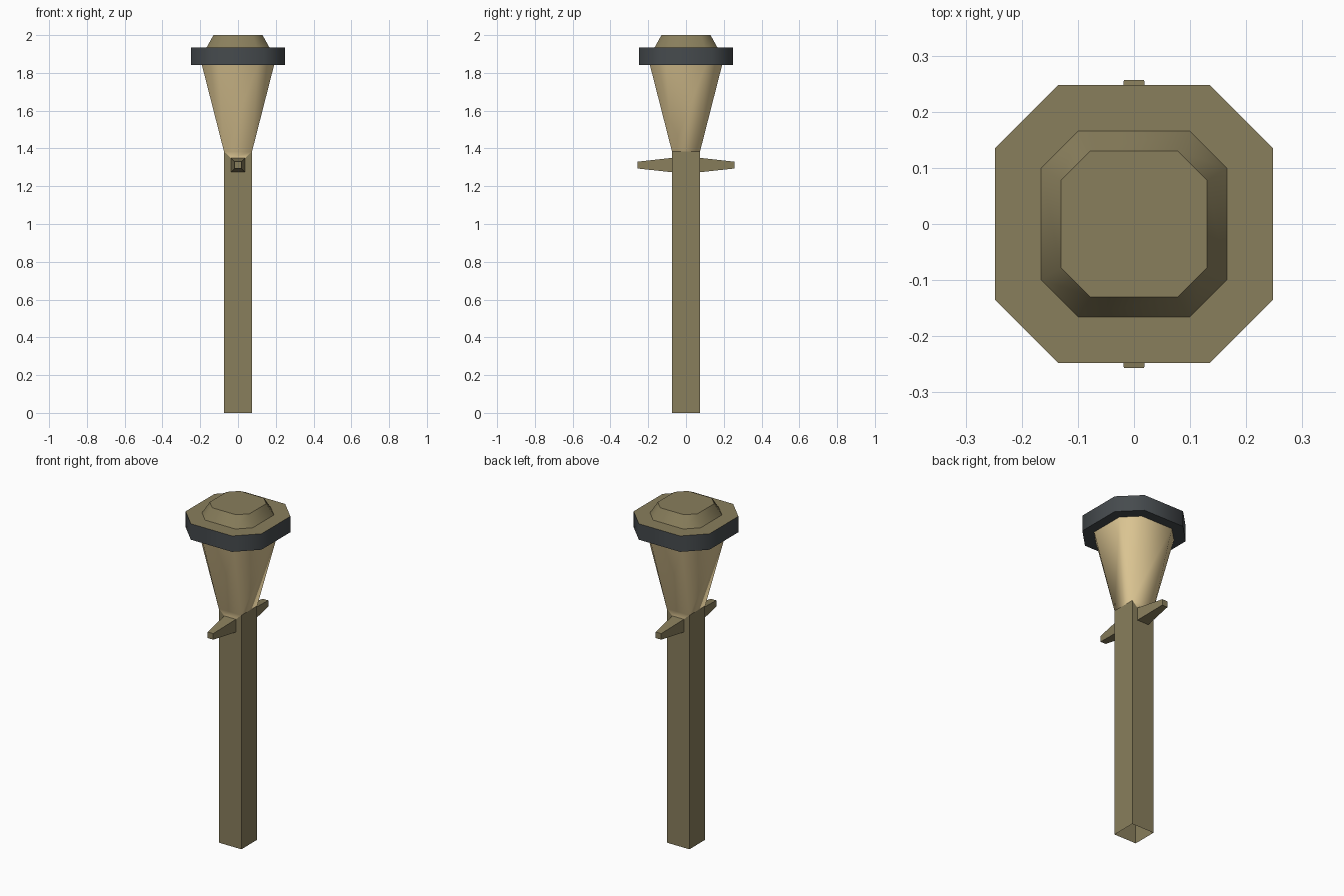
import bpy
import bmesh
import math

cube = bpy.data.objects.get("Cube")
if cube:
    bpy.data.objects.remove(cube, do_unlink=True)


def make_material(name, rgb):
    mat = bpy.data.materials.new(name)
    mat.use_nodes = True
    mat.diffuse_color = (*rgb, 1)
    mat.node_tree.nodes["Principled BSDF"].inputs["Base Color"].default_value = (*rgb, 1)
    return mat


olive = make_material("olive metal", (0.25, 0.21, 0.107))
cream = make_material("cream glass", (0.74, 0.58, 0.30))
grey = make_material("dark grey band", (0.061, 0.07, 0.076))


def build(name, faces, mats, rule=None):
    """Make an object from lists of corner points, welding shared corners."""
    bm = bmesh.new()
    for pts in faces:
        bm.faces.new([bm.verts.new(p) for p in pts])
    bmesh.ops.remove_doubles(bm, verts=bm.verts, dist=0.0005)
    bm.normal_update()
    if rule:
        for f in bm.faces:
            f.material_index = rule(f)
    mesh = bpy.data.meshes.new(name)
    bm.to_mesh(mesh)
    bm.free()
    for m in mats:
        mesh.materials.append(m)
    obj = bpy.data.objects.new(name, mesh)
    bpy.context.collection.objects.link(obj)
    bpy.ops.object.select_all(action="DESELECT")
    obj.select_set(True)
    bpy.context.view_layer.objects.active = obj
    bpy.ops.object.shade_smooth_by_angle(angle=math.radians(50))
    return obj


def octagon(h, c, z):
    """Square of half width h with cut corners; each flat side is 2c long."""
    return [(h, -c, z), (h, c, z), (c, h, z), (-c, h, z),
            (-h, c, z), (-h, -c, z), (-c, -h, z), (c, -h, z)]


def bridge(low, high):
    n = len(low)
    return [[low[i], low[(i + 1) % n], high[(i + 1) % n], high[i]] for i in range(n)]


S = 0.074          # post half width
TOP = 1.383        # post top
ARM_Z = 1.312      # crossbar height


def panel(d, half_w, low, high, y):
    """Rectangle facing along d*y, counter-clockwise from outside."""
    return [(-d * u * half_w, d * y, z)
            for u, z in ((-1, low), (1, low), (1, high), (-1, high))]


# Post walls and the tapered crossbar growing out of front and back
post, arms, glass = [], [], []
for d in (-1, 1):
    outer = panel(d, S, 0, TOP, S)
    root = panel(d, 0.038, ARM_Z - 0.038, ARM_Z + 0.038, S)
    tip = panel(d, 0.018, ARM_Z - 0.018, ARM_Z + 0.018, 0.257)
    frame = bridge(outer, root)
    glass.append(frame.pop(2))      # piece above the arm is pale
    post += frame
    arms += bridge(root, tip) + [tip]
    post.append([(d * S, -d * S, 0), (d * S, d * S, 0),
                 (d * S, d * S, TOP), (d * S, -d * S, TOP)])
build("post", post, [olive])
build("crossbar", arms, [olive])

# Lantern glass: square foot flaring to an octagon
foot = [(S, S, TOP), (-S, S, TOP), (-S, -S, TOP), (S, -S, TOP)]
rim = octagon(0.192, 0.105, 1.845)
for k in range(4):
    glass.append([foot[k - 1], foot[k], rim[2 * k + 1], rim[2 * k]])
    glass.append([foot[k], rim[(2 * k + 2) % 8], rim[2 * k + 1]])
build("lantern_glass", glass, [cream])

# Lantern band: grey sides and underside, olive top
low, high = octagon(0.248, 0.135, 1.841), octagon(0.248, 0.135, 1.935)
build("lantern_band", bridge(low, high) + [low[::-1], high], [grey, olive],
      lambda f: 1 if f.normal.z > 0.5 else 0)

# Lantern cap
low, high = octagon(0.166, 0.099, 1.935), octagon(0.13, 0.078, 2.0)
build("lantern_cap", bridge(low, high) + [high], [olive])
